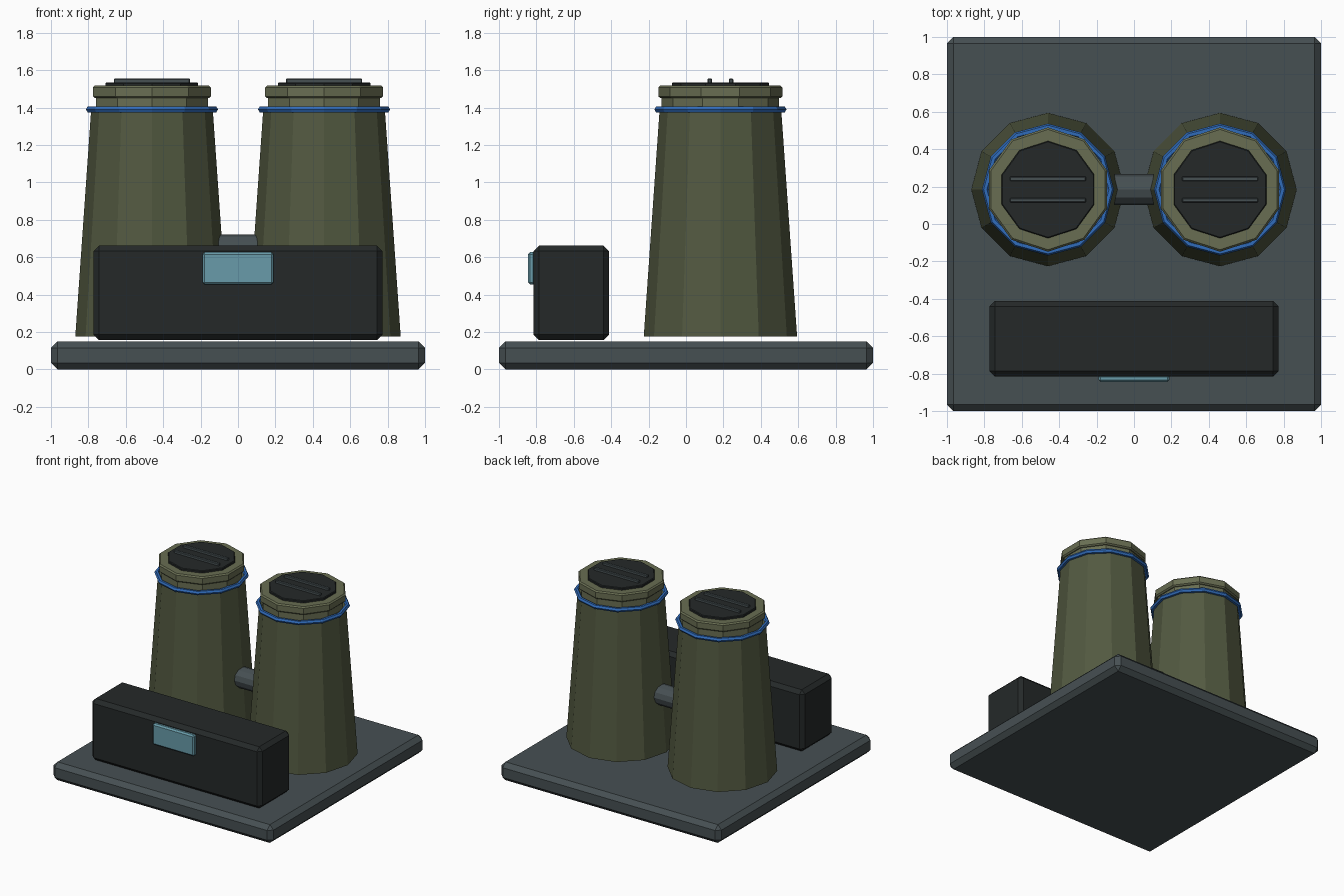
import bpy
import math

if "Cube" in bpy.data.objects:
    bpy.data.objects.remove(bpy.data.objects["Cube"])

def material(name, rgb):
    m = bpy.data.materials.new(name)
    m.diffuse_color = (*rgb, 1)
    m.use_nodes = True
    m.node_tree.nodes["Principled BSDF"].inputs["Base Color"].default_value = m.diffuse_color
    return m

SLATE = material("slate", (0.062, 0.08, 0.086))
DARK = material("dark", (0.018, 0.022, 0.022))
OLIVE = material("olive", (0.085, 0.1, 0.052))
KHAKI = material("khaki", (0.14, 0.155, 0.085))
BLUE = material("blue", (0.03, 0.15, 0.5))
GLASS = material("glass", (0.14, 0.33, 0.4))

def finish(name, mat, bevel=0):
    o = bpy.context.object
    o.name = name
    o.data.materials.append(mat)
    if bevel:
        b = o.modifiers.new("bevel", 'BEVEL')
        b.width = bevel
        b.segments = 1
        b.limit_method = 'ANGLE'
        b.angle_limit = math.radians(50)
    return o

def box(name, lo, hi, mat, bevel=0):
    bpy.ops.mesh.primitive_cube_add(size=1, location=[(a + b) / 2 for a, b in zip(lo, hi)])
    bpy.context.object.scale = [b - a for a, b in zip(lo, hi)]
    bpy.ops.object.transform_apply(location=False, rotation=False, scale=True)
    return finish(name, mat, bevel)

def frustum(name, x, y, z0, z1, r0, r1, sides, mat, bevel=0):
    bpy.ops.mesh.primitive_cone_add(vertices=sides, radius1=r0, radius2=r1,
                                    depth=z1 - z0, location=(x, y, (z0 + z1) / 2))
    return finish(name, mat, bevel)

# Base plate
box("base_plate", (-1, -1, 0), (1, 1, 0.15), SLATE, 0.035)

# Control console and its screen
box("console", (-0.773, -0.816, 0.157), (0.773, -0.411, 0.662), DARK, 0.03)
box("screen", (-0.19, -0.845, 0.453), (0.19, -0.805, 0.627), GLASS, 0.012)

# Two tapered tanks with collar, band, cap, lid and grille bars
CY = 0.184
for side, x in (("left", -0.46), ("right", 0.46)):
    frustum(side + "_tank", x, CY, 0.175, 1.39, 0.41, 0.325, 12, OLIVE)
    frustum(side + "_neck", x, CY, 1.38, 1.46, 0.314, 0.314, 10, KHAKI)
    frustum(side + "_cap", x, CY, 1.45, 1.517, 0.332, 0.332, 10, KHAKI, 0.01)
    frustum(side + "_lid", x, CY, 1.51, 1.535, 0.26, 0.26, 10, DARK, 0.005)
    bpy.ops.mesh.primitive_torus_add(major_segments=12, minor_segments=6,
                                     major_radius=0.335, minor_radius=0.018,
                                     location=(x, CY, 1.39))
    finish(side + "_band", BLUE)
    for i, dy in enumerate((-0.057, 0.057)):
        box(f"{side}_lid_bar_{i}", (x - 0.203, CY + dy - 0.012, 1.53),
            (x + 0.203, CY + dy + 0.012, 1.555), SLATE, 0.004)

# Pipe joining the tanks
bpy.ops.mesh.primitive_cylinder_add(vertices=12, radius=0.082, depth=0.22,
                                    location=(0, CY, 0.64), rotation=(0, math.pi / 2, 0))
finish("cross_pipe", SLATE)
